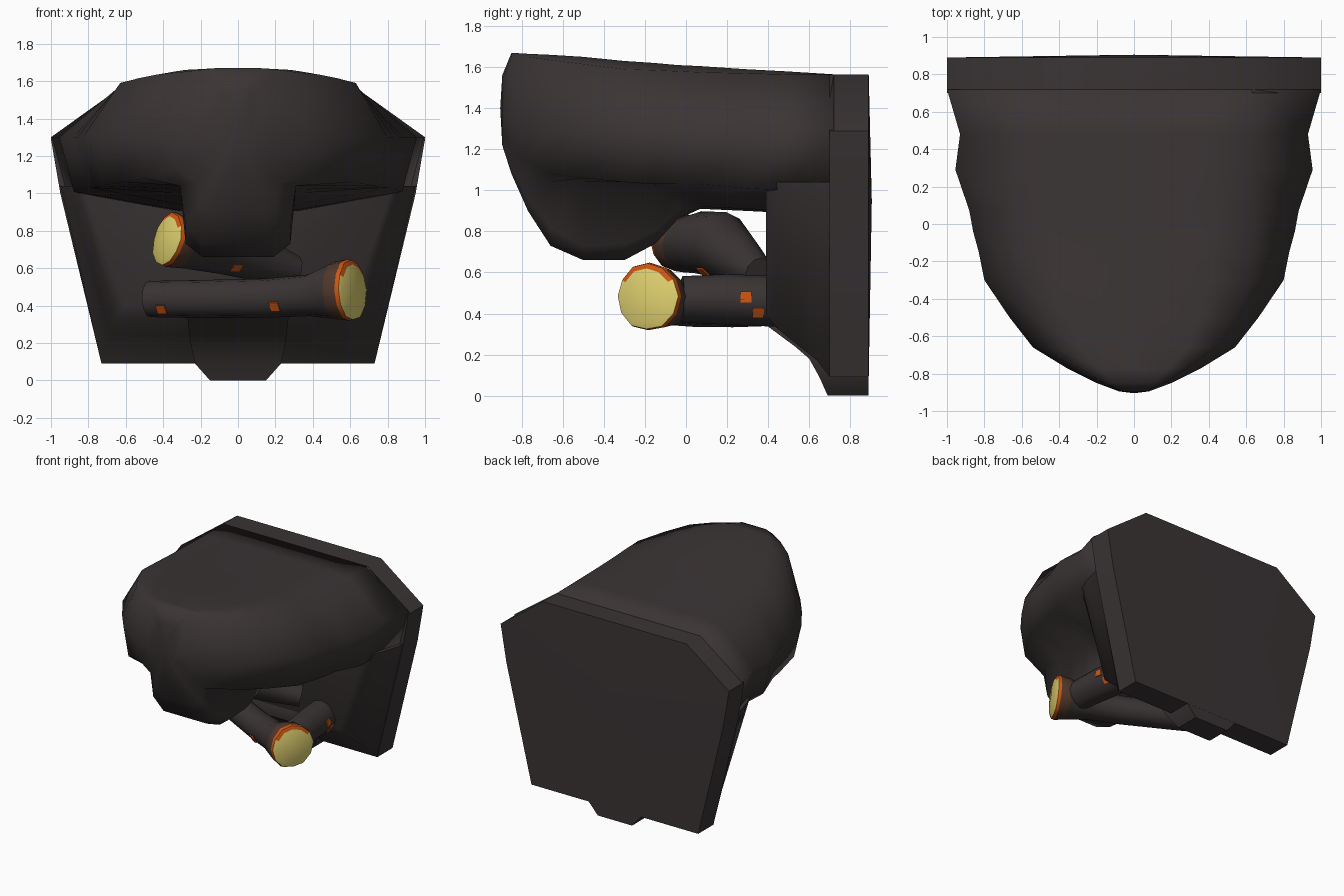
import bpy, bmesh, math, random
from mathutils import Vector

if "Cube" in bpy.data.objects:
    bpy.data.objects.remove(bpy.data.objects["Cube"])

random.seed(4)


def material(name, rgb):
    m = bpy.data.materials.new(name)
    m.diffuse_color = (*rgb, 1)
    m.use_nodes = True
    m.node_tree.nodes["Principled BSDF"].inputs["Base Color"].default_value = m.diffuse_color
    return m


CHAR = material("charred dark", (0.043, 0.0345, 0.035))
BROWN = material("scorched brown", (0.085, 0.040, 0.024))
ORANGE = material("ember orange", (0.62, 0.095, 0.006))
YELLOW = material("glowing yellow", (0.74, 0.63, 0.16))


def loft(name, rings, band_mats=None, mats=(CHAR,), start_tip=None, end_tip=None, angle=50):
    """Skin equal-length rings, capping each end flat or to a tip; band_mats[i] is a rule of the side j."""
    bm = bmesh.new()
    rows = [[bm.verts.new(p) for p in r] for r in rings]
    n = len(rows[0])
    for i in range(len(rows) - 1):
        for j in range(n):
            k = (j + 1) % n
            f = bm.faces.new((rows[i][j], rows[i][k], rows[i + 1][k], rows[i + 1][j]))
            f.material_index = band_mats[i](j) if band_mats else 0
    for row, tip, last in ((rows[0], start_tip, 0), (rows[-1], end_tip, 1)):
        mi = band_mats[-1](0) if band_mats and last else 0
        if tip is None:
            bm.faces.new(row).material_index = mi
        else:
            t = bm.verts.new(tip)
            for j in range(n):
                bm.faces.new((row[j], row[(j + 1) % n], t)).material_index = mi
    bmesh.ops.recalc_face_normals(bm, faces=bm.faces)
    me = bpy.data.meshes.new(name)
    bm.to_mesh(me)
    bm.free()
    for m in mats:
        me.materials.append(m)
    ob = bpy.data.objects.new(name, me)
    bpy.context.collection.objects.link(ob)
    bpy.ops.object.select_all(action='DESELECT')
    ob.select_set(True)
    bpy.context.view_layer.objects.active = ob
    bpy.ops.object.shade_smooth_by_angle(angle=math.radians(angle))
    return ob


def mirrored(half, y):
    """Close a half outline of (x, z) points into a symmetric ring at depth y."""
    other = [(-x, z) for x, z in reversed(half) if x > 0]
    return [Vector((x, y, z)) for x, z in half + other]


# Overhanging hood with a hanging snout: y, width, top, shoulder, side lip, inner lip, wall foot, bottom
stations = [
    (0.72, 1.00, 1.565, 1.565, 1.00, 0.90, 0.89, 0.88),
    (0.48, 0.93, 1.580, 1.565, 1.00, 0.90, 0.90, 0.89),
    (0.29, 0.955, 1.59, 1.570, 1.01, 0.91, 0.91, 0.90),
    (0.07, 0.88, 1.605, 1.575, 1.03, 0.94, 0.92, 0.91),
    (-0.04, 0.86, 1.61, 1.580, 1.03, 1.00, 0.90, 0.86),
    (-0.15, 0.83, 1.62, 1.585, 1.03, 1.02, 0.80, 0.74),
    (-0.30, 0.80, 1.63, 1.590, 1.04, 1.04, 0.74, 0.66),
    (-0.50, 0.665, 1.65, 1.615, 1.06, 1.04, 0.73, 0.66),
    (-0.66, 0.54, 1.66, 1.635, 1.08, 1.04, 0.82, 0.73),
    (-0.77, 0.36, 1.665, 1.65, 1.14, 1.06, 0.96, 0.90),
    (-0.85, 0.20, 1.67, 1.65, 1.20, 1.15, 1.11, 1.08),
    (-0.895, 0.08, 1.56, 1.54, 1.30, 1.26, 1.24, 1.22),
]
rings = []
for y, w, top, sh, lip, inner, wall_foot, bot in stations:
    k = min(1, w / 0.5)
    sx = min(0.63, 0.80 * w)
    rings.append(mirrored([(0, top), (sx * 0.65, top), (sx, sh), (w, 1.30), (0.92 * w, lip),
                           (0.31 * k, inner), (0.28 * k, wall_foot), (0.19 * k, bot), (0, bot)], y))
loft("hood", rings, end_tip=(0, -0.905, 1.40), angle=100)

# Back slab with slightly bulged rear fan
slab = [(0, 1.565), (0.63, 1.565), (1.0, 1.29), (0.95, 1.0), (0.73, 0.09), (0, 0.09)]
loft("back_slab", [mirrored(slab, 0.89), mirrored(slab, 0.70)], start_tip=(0, 0.905, 0.95))

# Sloped lower wall below the hood: y, top half width, bottom half width, bottom height
wall = [(0.70, 0.95, 0.73, 0.09), (0.64, 0.94, 0.705, 0.17), (0.54, 0.91, 0.68, 0.25),
        (0.44, 0.87, 0.65, 0.33), (0.39, 0.83, 0.61, 0.40)]
loft("lower_wall", [mirrored([(0, 1.04), (xt, 1.04), (xb, z), (0, z)], y) for y, xt, xb, z in wall], angle=70)

# Central foot running down the wall: height, half width, front y
foot = [(0, 0.15, 0.69), (0.09, 0.23, 0.65), (0.18, 0.25, 0.60), (0.24, 0.26, 0.53),
        (0.34, 0.27, 0.395), (0.42, 0.27, 0.383), (0.5, 0.26, 0.42)]
loft("foot", [[(-x, y, z), (x, y, z), (x, 0.889, z), (-x, 0.889, z)] for z, x, y in foot], angle=40)


def log(name, path, glow_radius=None):
    """Tube along (point, radius) stations, optionally with a burning cut end."""
    path = [(Vector(p), r) for p, r in path]
    d = (path[-1][0] - path[0][0]).normalized()
    n = 12
    bands = [lambda j: 0] * (len(path) - 1)
    tip = None
    if glow_radius:
        e, r = path.pop()
        for back, f in ((0.10, 0.93), (0.022, 1.0), (0.0, 0.97), (-0.010, 0.82)):
            path.append((e - d * back, glow_radius * f))
        # the cut face is yellow, with an orange patch on its upper rim
        bands = bands[:len(path) - 4] + [lambda j: 1, lambda j: 2,
                                         lambda j: 2 if 1 <= j <= 4 else 3, lambda j: 3]
        tip = e + d * 0.025
    u = d.cross(Vector((0, 0, 1))).normalized()
    v = u.cross(d)
    wobble = [random.uniform(0.95, 1.05) for _ in range(n)]
    rings = []
    for p, r in path:
        rings.append([p + (u * math.cos(a) + v * math.sin(a)) * r * wobble[j]
                      for j, a in enumerate(2 * math.pi * j / n for j in range(n))])
    loft(name, rings, bands, (CHAR, BROWN, ORANGE, YELLOW), end_tip=tip)


def ember(name, axis_point, direction, radius):
    """Small thin glowing plate on a log's surface."""
    n = Vector(direction).normalized()
    q = n.to_track_quat('Z', 'Y')
    c = Vector(axis_point) + n * radius
    s = 0.027
    rings = [[c + q @ Vector((x * s, y * s, h)) for x, y in ((-1, -1), (1, -1), (1, 1), (-1, 1))]
             for h in (-0.004, 0.004)]
    loft(name, rings, mats=(ORANGE,), angle=30)


# Logs
log("front_log", [((-0.47, 0.37, 0.435), 0.10), ((-0.2, 0.23, 0.435), 0.105), ((0.15, 0.04, 0.44), 0.108),
                  ((0.38, -0.075, 0.455), 0.115), ((0.61, -0.19, 0.485), 0.165)], 0.17)
log("upper_log", [((0.30, 0.36, 0.59), 0.08), ((0.12, 0.28, 0.65), 0.12), ((-0.08, 0.18, 0.73), 0.16),
                  ((-0.25, 0.06, 0.745), 0.15), ((-0.38, -0.05, 0.755), 0.14)], 0.145)
log("side_log", [((0.50, -0.02, 0.47), 0.11), ((0.48, 0.2, 0.47), 0.12), ((0.45, 0.44, 0.46), 0.12)])

# Glowing ember spots
ember("ember_front_right", (0.24, -0.005, 0.445), (-0.43, -0.8, -0.5), 0.109)
ember("ember_front_left", (-0.37, 0.315, 0.435), (-0.4, -0.75, -0.55), 0.103)
ember("ember_upper", (-0.06, 0.17, 0.72), (0.35, -0.55, -0.76), 0.158)
ember("ember_side", (0.47, 0.28, 0.468), (1, 0.1, 0.1), 0.12)
ember("ember_side_low", (0.46, 0.34, 0.465), (0.85, 0.1, -0.5), 0.12)
